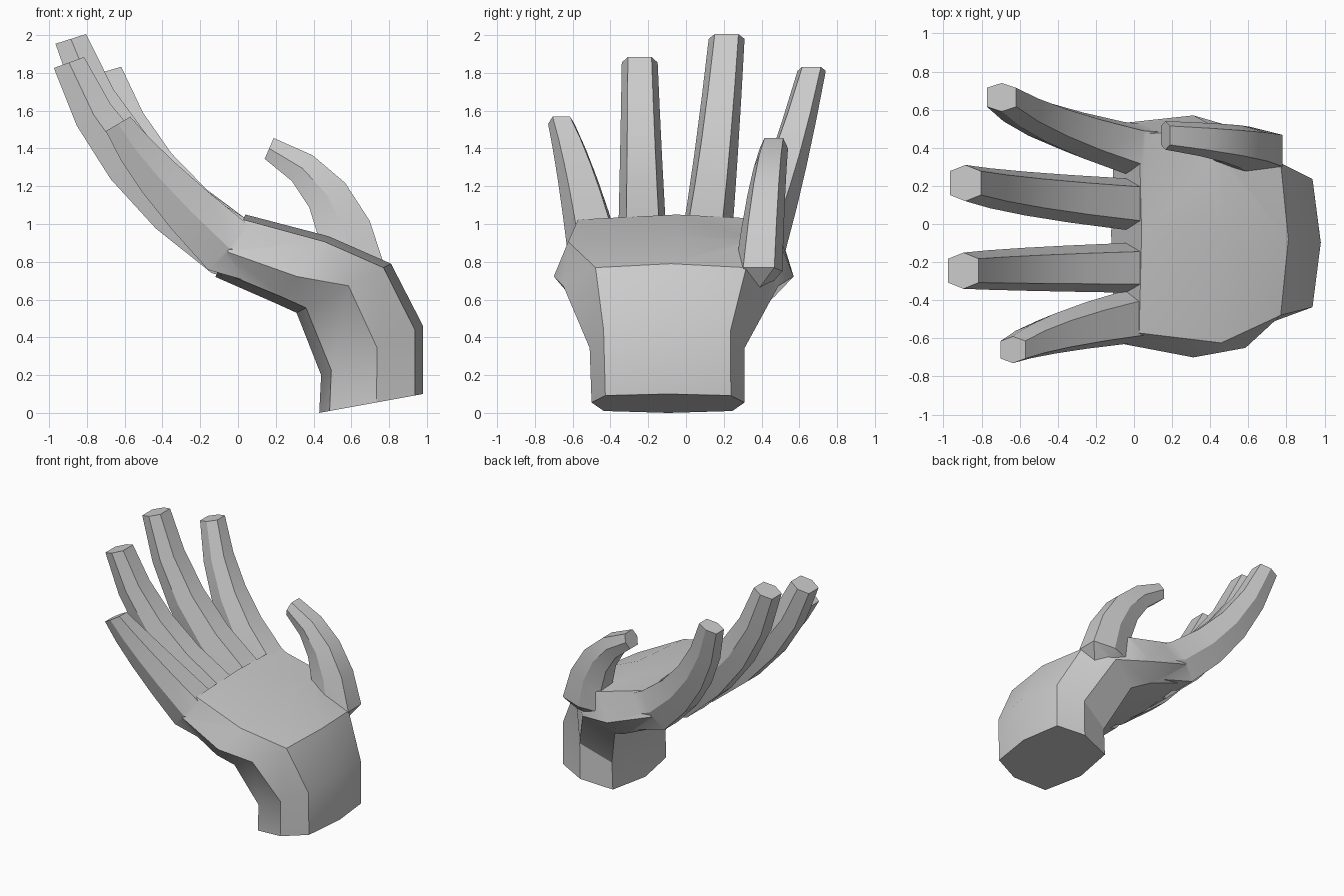
import bpy, bmesh
from mathutils import Vector

if "Cube" in bpy.data.objects:
    bpy.data.objects.remove(bpy.data.objects["Cube"])

# Finger cross-section: (fraction from palm side to back side, fraction across the width)
HEXAGON = [(0, .66), (.5, 1), (1, .66), (1, -.66), (.5, -1), (0, -.66)]


def octagon(flat, side):
    """Palm section: width of the palm-side flat, and depth of the widest point."""
    right = [(.08, flat), (side, 1), (.9, .84)]
    return [(0, 0)] + right + [(1, 0)] + [(t, -s) for t, s in reversed(right)]


def loft(name, rings):
    """Skin rings given as (section, palm-side point, back-side point, half width in y)."""
    bm = bmesh.new()
    loops = [[bm.verts.new(top.lerp(back, t) + Vector((0, half * s, 0))) for t, s in section]
             for section, top, back, half in rings]
    n = len(loops[0])
    for a, b in zip(loops, loops[1:]):
        for i in range(n):
            j = (i + 1) % n
            bm.faces.new((a[i], a[j], b[j], b[i]))
    bm.faces.new(loops[0])
    bm.faces.new(loops[-1])
    bmesh.ops.recalc_face_normals(bm, faces=bm.faces)
    mesh = bpy.data.meshes.new(name)
    bm.to_mesh(mesh)
    bm.free()
    ob = bpy.data.objects.new(name, mesh)
    bpy.context.collection.objects.link(ob)
    return ob


def digit(name, base, tip, bend, width, thick, root=(.28, 0, -.11)):
    """Tapered curved digit; bend is the curve's control point as x and z fractions of the chord."""
    base, tip = Vector(base), Vector(tip)
    chord = tip - base
    ctrl = base + Vector((chord.x * bend[0], chord.y / 2, chord.z * bend[1]))

    def ring(u, shift=(0, 0, 0), scale=1.0):
        p = base * (1 - u) ** 2 + ctrl * 2 * u * (1 - u) + tip * u * u + Vector(shift)
        d = (ctrl - base) * (1 - u) + (tip - ctrl) * u
        normal = Vector((d.z, 0, -d.x)).normalized()
        half = (thick[0] + (thick[1] - thick[0]) * u) * scale / 2
        w = (width[0] + (width[1] - width[0]) * u) * scale
        return HEXAGON, p + normal * half, p - normal * half, w

    # A shrunken first ring roots the digit inside the palm
    return loft(name, [ring(0, root, .8)] + [ring(i / 4) for i in range(5)])


# Wrist and palm: palm-side x, z, back-side x, z, y range, flat width, widest depth
palm = [(.98, .10, .43, .0, -.50, .31, .82, .45),
        (.98, .46, .44, .20, -.51, .31, .82, .45),
        (.81, .79, .31, .53, -.65, .49, .70, .45),
        (.48, .935, .20, .58, -.70, .57, .88, .6),
        (.04, 1.05, -.12, .72, -.63, .53, .9, .6)]
hand = loft("hand", [
    (octagon(flat, side), Vector((tx, (y0 + y1) / 2, tz)), Vector((bx, (y0 + y1) / 2, bz)), (y1 - y0) / 2)
    for tx, tz, bx, bz, y0, y1, flat, side in palm])

# Fingers share one curl; the thumb bends over the palm
CURL = (.75, .4)
parts = [
    digit("index_finger", (-.05, .40, .89), (-.695, .665, 1.81), CURL, (.135, .075), (.33, .16)),
    digit("middle_finger", (-.05, .105, .885), (-.885, .215, 1.98), CURL, (.135, .095), (.34, .17)),
    digit("ring_finger", (-.05, -.23, .885), (-.895, -.245, 1.855), CURL, (.13, .095), (.34, .17)),
    digit("little_finger", (-.05, -.49, .875), (-.635, -.66, 1.53), (.75, .62), (.14, .07), (.32, .15)),
    digit("thumb", (.61, .385, .75), (.165, .465, 1.40), (.12, .74), (.125, .075), (.34, .12), (-.04, -.06, -.1)),
]

# Fuse the digits with the palm into one skin
for part in parts:
    mod = hand.modifiers.new(part.name, 'BOOLEAN')
    mod.operation = 'UNION'
    mod.solver = 'EXACT'
    mod.object = part
bpy.context.view_layer.objects.active = hand
hand.select_set(True)
for part in parts:
    bpy.ops.object.modifier_apply(modifier=part.name)
for part in parts:
    bpy.data.objects.remove(part)
bpy.ops.object.shade_smooth_by_angle(angle=0.5)
